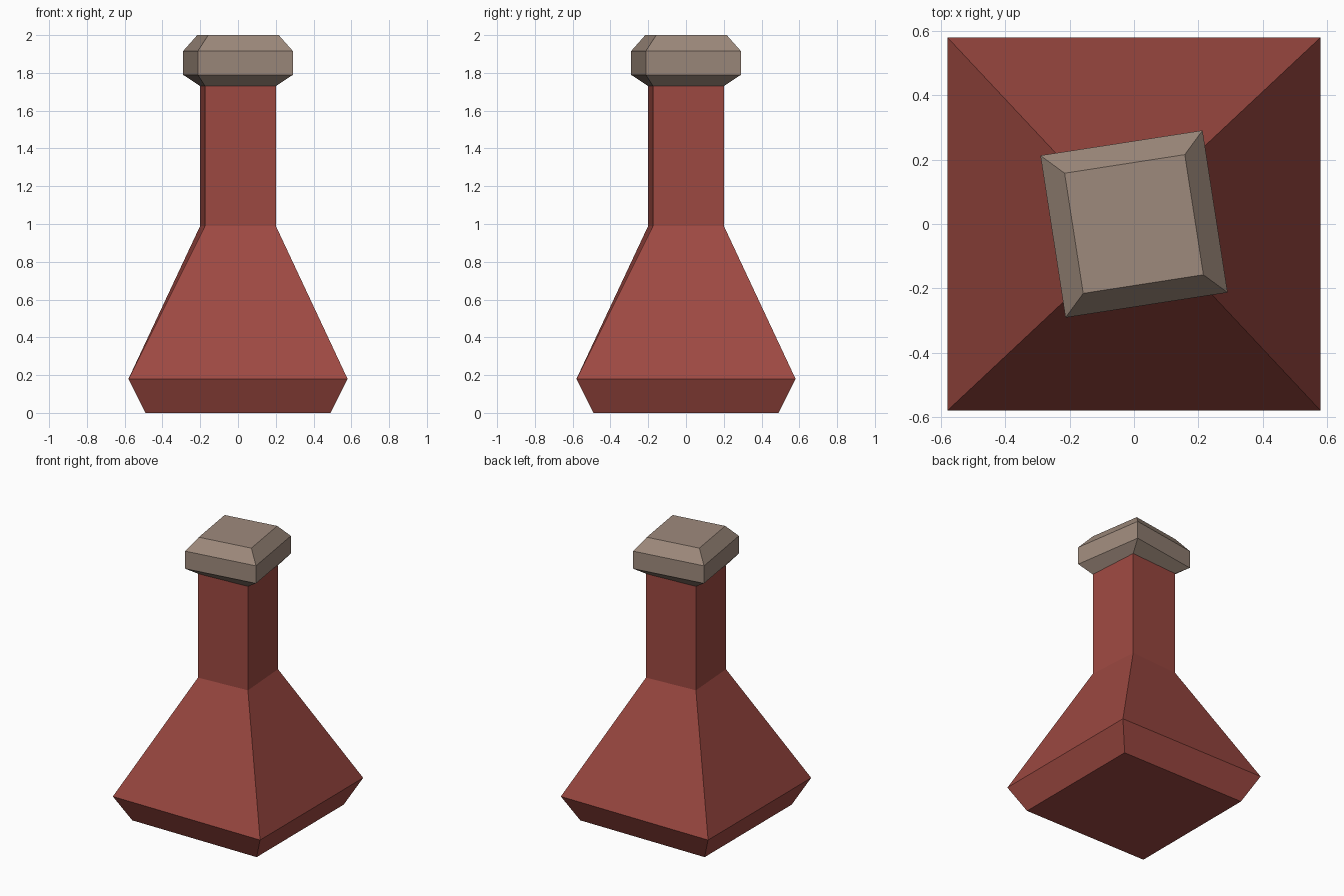
import bpy, bmesh, math

if "Cube" in bpy.data.objects:
    bpy.data.objects.remove(bpy.data.objects["Cube"])


def material(name, rgb):
    m = bpy.data.materials.new(name)
    m.diffuse_color = (*rgb, 1.0)
    m.use_nodes = True
    m.node_tree.nodes["Principled BSDF"].inputs["Base Color"].default_value = m.diffuse_color
    return m


def square_loft(name, rings, mat, cap_bottom=False, cap_top=False):
    """Loft square rings given as (z, half side, twist in degrees)."""
    bm = bmesh.new()
    loops = []
    for z, half, twist in rings:
        r = half * math.sqrt(2)
        angles = [math.radians(45 + 90 * i + twist) for i in range(4)]
        loops.append([bm.verts.new((r * math.cos(a), r * math.sin(a), z)) for a in angles])
    for low, high in zip(loops, loops[1:]):
        for i in range(4):
            j = (i + 1) % 4
            bm.faces.new((low[i], low[j], high[j], high[i]))
    if cap_bottom:
        bm.faces.new(loops[0][::-1])
    if cap_top:
        bm.faces.new(loops[-1])
    mesh = bpy.data.meshes.new(name)
    bm.to_mesh(mesh)
    bm.free()
    mesh.materials.append(mat)
    obj = bpy.data.objects.new(name, mesh)
    bpy.context.collection.objects.link(obj)
    return obj


red = material("brick red", (0.341, 0.067, 0.054))
taupe = material("taupe", (0.341, 0.254, 0.202))

NECK = (0.188, 3.9)   # half side, twist
CAP_TWIST = 8.8

# Flared bottle body and slightly twisted neck
square_loft("bottle_body", [
    (0.00, 0.49, 0),
    (0.18, 0.58, 0),
    (0.99, *NECK),
    (1.73, *NECK),
], red, cap_bottom=True)

# Bevelled stopper, twisted further, growing out of the neck rim
square_loft("stopper", [
    (1.73, *NECK),
    (1.79, 0.255, CAP_TWIST),
    (1.915, 0.255, CAP_TWIST),
    (2.00, 0.189, CAP_TWIST),
], taupe, cap_top=True)
